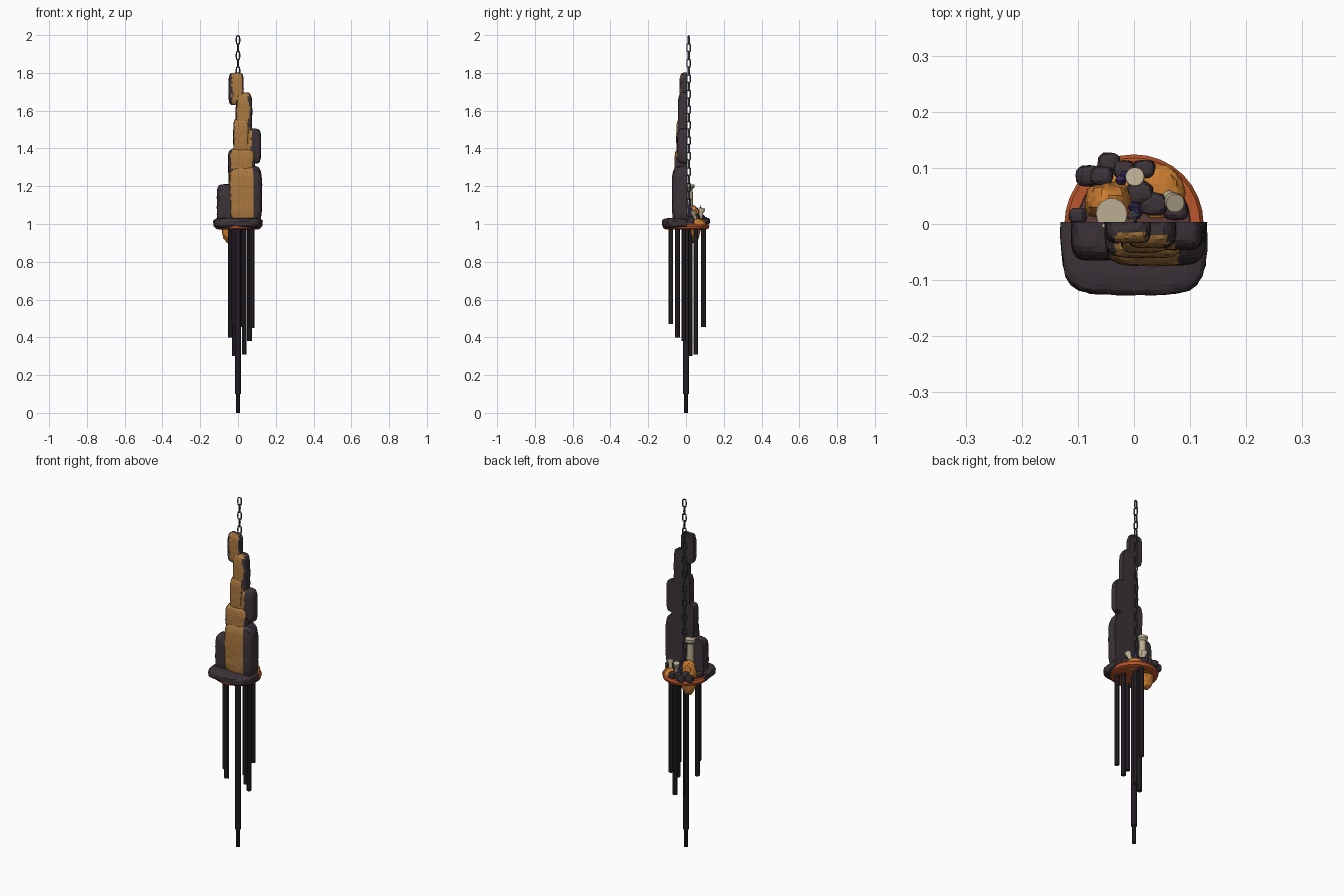
import bpy, bmesh, math, random
from mathutils import Vector, Matrix

random.seed(4)
if "Cube" in bpy.data.objects:
    bpy.data.objects.remove(bpy.data.objects["Cube"])


def material(name, rgb):
    m = bpy.data.materials.new(name)
    m.use_nodes = True
    m.diffuse_color = (*rgb, 1)
    m.node_tree.nodes["Principled BSDF"].inputs["Base Color"].default_value = (*rgb, 1)
    return m


ROCK = material("dark rock", (.045, .033, .04))
GOLD = material("golden stone", (.40, .19, .05))
METAL = material("dark metal", (.028, .021, .028))
RUST = material("rust orange", (.50, .095, .025))
SAND = material("orange sand", (.58, .20, .03))
EARTH = material("brown earth", (.10, .045, .04))
CREAM = material("cream stone", (.50, .43, .29))
STEEL = material("chain steel", (.075, .08, .105))
PURPLE = material("purple crystal", (.07, .04, .16))


def finish(bm, name, *mats, smooth=False):
    bmesh.ops.recalc_face_normals(bm, faces=bm.faces)
    me = bpy.data.meshes.new(name)
    bm.to_mesh(me)
    bm.free()
    ob = bpy.data.objects.new(name, me)
    bpy.context.collection.objects.link(ob)
    for m in mats:
        me.materials.append(m)
    if smooth:
        bpy.context.view_layer.objects.active = ob
        ob.select_set(True)
        bpy.ops.object.shade_smooth_by_angle(angle=math.radians(35))
        ob.select_set(False)
    return ob


def rounded_block(center, half, power=4, cuts=5, rough=.03):
    """Rounded, slightly irregular block."""
    bm = bmesh.new()
    bmesh.ops.create_cube(bm, size=2)
    bmesh.ops.subdivide_edges(bm, edges=bm.edges, cuts=cuts, use_grid_fill=True)
    for v in bm.verts:
        norm = sum(abs(c) ** power for c in v.co) ** (1 / power)
        q = v.co / norm * (1 + random.uniform(-rough, rough))
        v.co = Vector(c + h * a for c, h, a in zip(center, half, q))
    return bm


def flat_back(bm, y):
    geom = bm.verts[:] + bm.edges[:] + bm.faces[:]
    bmesh.ops.bisect_plane(bm, geom=geom, plane_co=(0, y, 0), plane_no=(0, 1, 0), clear_outer=True)
    bmesh.ops.holes_fill(bm, edges=[e for e in bm.edges if e.is_boundary])


def lathe(bm, profile, sides, matrix=Matrix()):
    """Turned shape from (radius, height) pairs, closed at both ends."""
    rings = []
    for r, z in profile:
        rings.append([bm.verts.new(matrix @ Vector((r * math.cos(a), r * math.sin(a), z)))
                      for a in (math.tau * i / sides for i in range(sides))])
    for low, high in zip(rings, rings[1:]):
        for i in range(sides):
            j = (i + 1) % sides
            bm.faces.new((low[i], low[j], high[j], high[i]))
    bm.faces.new(rings[0][::-1])
    bm.faces.new(rings[-1])


# Cliff: stacked blocks with a flat back and a golden strip down the front
BACK = .004


def cliff_block(name, x0, x1, z0, z1, depth, gold=None):
    center = ((x0 + x1) / 2, BACK, (z0 + z1) / 2)
    half = ((x1 - x0) / 2, depth, (z1 - z0) / 2)
    bm = rounded_block(center, half, 5, 11, .018)
    flat_back(bm, BACK)
    bm.normal_update()
    if gold:
        for f in bm.faces:
            c = f.calc_center_median()
            edge = random.uniform(-.006, .006)
            if c.y < BACK - depth * .5 and gold[0] + edge < c.x < gold[1] + edge:
                f.material_index = 1
    finish(bm, name, ROCK, GOLD)


cliff_block("cliff_top", -.05, .03, 1.63, 1.80, .038, (-.03, .022))
cliff_block("cliff_upper", -.012, .075, 1.42, 1.695, .047, (-.005, .06))
cliff_block("cliff_upper_filler", -.025, .06, 1.36, 1.56, .055, (-.02, .058))
cliff_block("cliff_shoulder", .025, .122, 1.32, 1.505, .05, (.02, .07))
cliff_block("cliff_middle", -.052, .09, 1.24, 1.40, .064, (-.035, .08))
cliff_block("cliff_lower", -.05, .127, 1.0, 1.31, .078, (-.042, .083))
cliff_block("cliff_side", -.112, -.015, 1.0, 1.21, .068)

# Rock ledge in front of the cliff
bm = rounded_block((0, BACK, 1.005), (.13, .13, .028), 4.5, 9, .015)
flat_back(bm, BACK)
finish(bm, "front_ledge", ROCK)

# Round base plate and the ground behind the cliff
bm = bmesh.new()
lathe(bm, [(.108, .972), (.12, .976), (.124, .990), (.118, 1.0), (.10, 1.0)], 32)
finish(bm, "base_plate", RUST)
bm = bmesh.new()
lathe(bm, [(.103, .99), (.10, 1.008), (.06, 1.015)], 24)
for f in bm.faces:
    if f.calc_center_median().y < -.03:
        f.material_index = 1
finish(bm, "ground", EARTH, ROCK)

# Sand heaps
for name, center, half in (
        ("sand_mound", (-.045, .04, 1.0), (.043, .036, .10)),
        ("sand_patch", (.045, .055, 1.0), (.045, .05, .03)),
        ("sand_foot", (-.02, .075, 1.0), (.04, .03, .03))):
    finish(rounded_block(center, half, 2.2, 5, .06), name, SAND)

# Loose rocks
for i, (x, y, z, r) in enumerate((
        (-.082, .086, 1.015, .022), (-.045, .110, 1.015, .020), (-.018, .097, 1.02, .020),
        (.018, .098, 1.015, .020), (-.10, .015, 1.02, .016), (-.058, .085, 1.03, .020),
        (.035, .035, 1.03, .024), (.01, .055, 1.03, .024), (.075, .025, 1.02, .022))):
    finish(rounded_block((x, y, z), (r, r * .85, r * .9), 3, 3, .06), f"rock_{i}", ROCK)


# Ruined columns
def column(name, loc, height, r, tilt=0, turn=0):
    m = (Matrix.Translation(loc) @ Matrix.Rotation(turn, 4, "Z")
         @ Matrix.Rotation(tilt, 4, "X"))
    bm = bmesh.new()
    lathe(bm, [(r * 1.3, 0), (r * 1.3, .012), (r, .018), (r * .9, height - .025),
               (r * 1.4, height - .014), (r * 1.4, height)], 14, m)
    finish(bm, name, CREAM, smooth=True)


column("tall_column", (-.04, .018, 1.0), .21, .02)
column("short_column", (.055, .055, 1.0), .075, .012, .35, .8)
column("broken_column", (.01, .07, 1.0), .085, .012, .2, -2.6)

# Crystals
for i, (x, y, h, lean) in enumerate(((-.028, .078, .10, .1), (.005, .018, .13, 0),
                                    (.012, .03, .09, -.25), (-.008, .085, .07, -.2))):
    bm = bmesh.new()
    lathe(bm, [(.007, 0), (.010, h * .6), (.001, h)], 6,
          Matrix.Translation((x, y, 1.0)) @ Matrix.Rotation(lean, 4, "Y"))
    finish(bm, f"crystal_{i}", PURPLE)

# Hanging chime rods
for i, (x, y, bottom) in enumerate((
        (-.025, -.08, .47), (-.04, -.045, .40), (-.018, .022, .30), (.033, .052, .31),
        (.06, -.012, .38), (.075, -.045, .45), (.03, .093, .455))):
    bm = bmesh.new()
    lathe(bm, [(.013, bottom), (.013, .98)], 10, Matrix.Translation((x, y, 0)))
    finish(bm, f"chime_rod_{i}", METAL, smooth=True)
bm = bmesh.new()
lathe(bm, [(.011, 0), (.011, .10), (.016, .10), (.016, .98)], 10)
finish(bm, "center_rod", METAL, smooth=True)

# Chain: one stretched ring, repeated with alternating turns
bm = bmesh.new()
AROUND, SECTION = 16, 6
grid = []
for i in range(AROUND):
    a = math.tau * i / AROUND
    ring = []
    for j in range(SECTION):
        b = math.tau * j / SECTION
        r = .0095 + .0035 * math.cos(b)
        stretch = math.copysign(.013, math.sin(a)) if abs(math.sin(a)) > .1 else 0
        ring.append(bm.verts.new((r * math.cos(a), .0035 * math.sin(b), r * math.sin(a) + stretch)))
    grid.append(ring)
for i in range(AROUND):
    for j in range(SECTION):
        n, k = (i + 1) % AROUND, (j + 1) % SECTION
        bm.faces.new((grid[i][j], grid[n][j], grid[n][k], grid[i][k]))
link = finish(bm, "chain_link_0", STEEL, smooth=True)
LINKS = 24
for i in range(LINKS):
    ob = link if i == 0 else bpy.data.objects.new(f"chain_link_{i}", link.data)
    if i:
        bpy.context.collection.objects.link(ob)
    ob.location = (0, .014, 1.974 - i * .041)
    ob.rotation_euler.z = math.pi / 2 * (i % 2) + .3
